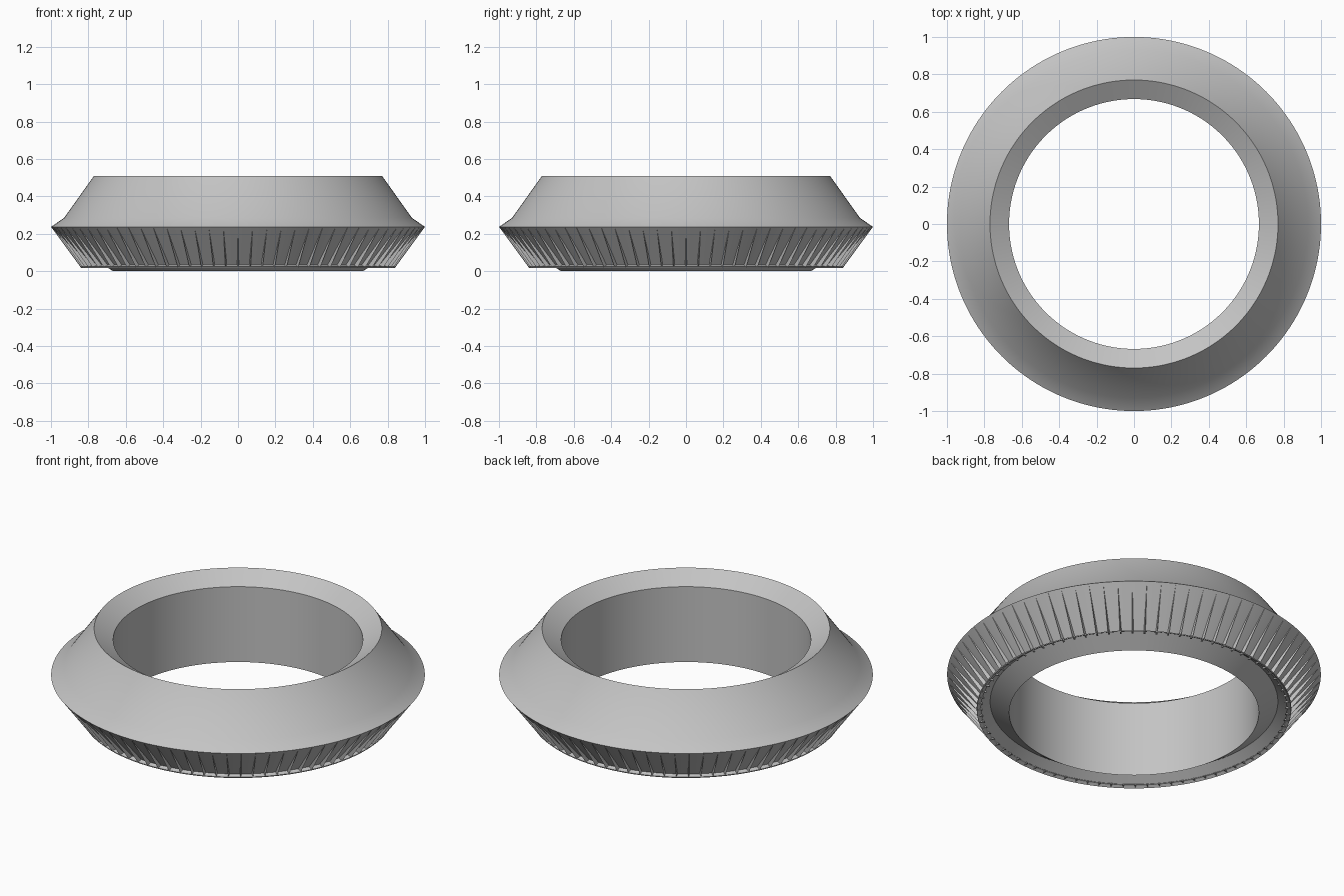
import bpy, bmesh, math
from mathutils import Matrix, Vector

cube = bpy.data.objects.get("Cube")
if cube:
    bpy.data.objects.remove(cube, do_unlink=True)

SEGMENTS = 160
RIBS = 80

steel = bpy.data.materials.new("grey_steel")
steel.use_nodes = True
colour = (0.55, 0.55, 0.55, 1)
steel.diffuse_color = colour
steel.node_tree.nodes["Principled BSDF"].inputs["Base Color"].default_value = colour


def finish(bm, name):
    bmesh.ops.recalc_face_normals(bm, faces=bm.faces)
    mesh = bpy.data.meshes.new(name)
    bm.to_mesh(mesh)
    bm.free()
    mesh.materials.append(steel)
    obj = bpy.data.objects.new(name, mesh)
    bpy.context.collection.objects.link(obj)
    return obj


# Ring body: closed (radius, height) section turned about z
section = [(0.77, 0.51), (0.93, 0.285), (1.0, 0.237), (0.818, 0.03),
           (0.842, 0.024), (0.84, 0.018), (0.77, 0.07), (0.668, 0.0),
           (0.668, 0.445)]
bm = bmesh.new()
rings = []
for r, z in section:
    rings.append([bm.verts.new((r * math.cos(a), r * math.sin(a), z))
                  for a in (math.tau * i / SEGMENTS for i in range(SEGMENTS))])
for k, ring in enumerate(rings):
    nxt = rings[(k + 1) % len(rings)]
    for i in range(SEGMENTS):
        j = (i + 1) % SEGMENTS
        bm.faces.new((ring[i], ring[j], nxt[j], nxt[i]))
body = finish(bm, "ring_body")
bpy.ops.object.select_all(action='DESELECT')
bpy.context.view_layer.objects.active = body
body.select_set(True)
bpy.ops.object.shade_smooth_by_angle(angle=math.radians(25))

# Ribs: thin wedges on the lower cone, fading out at the widest edge
wedge = [Vector(p) for p in ((0.998, 0, 0.235), (0.842, 0, 0.022),
                             (0.81, -0.005, 0.022), (0.81, 0.005, 0.022),
                             (0.985, -0.004, 0.235), (0.985, 0.004, 0.235))]
bm = bmesh.new()
for i in range(RIBS):
    turn = Matrix.Rotation(math.tau * i / RIBS, 3, 'Z')
    tip_top, tip_low, low_a, low_b, top_a, top_b = [bm.verts.new(turn @ p) for p in wedge]
    bm.faces.new((tip_top, tip_low, low_a, top_a))
    bm.faces.new((tip_top, top_b, low_b, tip_low))
    bm.faces.new((top_a, low_a, low_b, top_b))
    bm.faces.new((tip_low, low_b, low_a))
    bm.faces.new((tip_top, top_a, top_b))
finish(bm, "lower_ribs")
